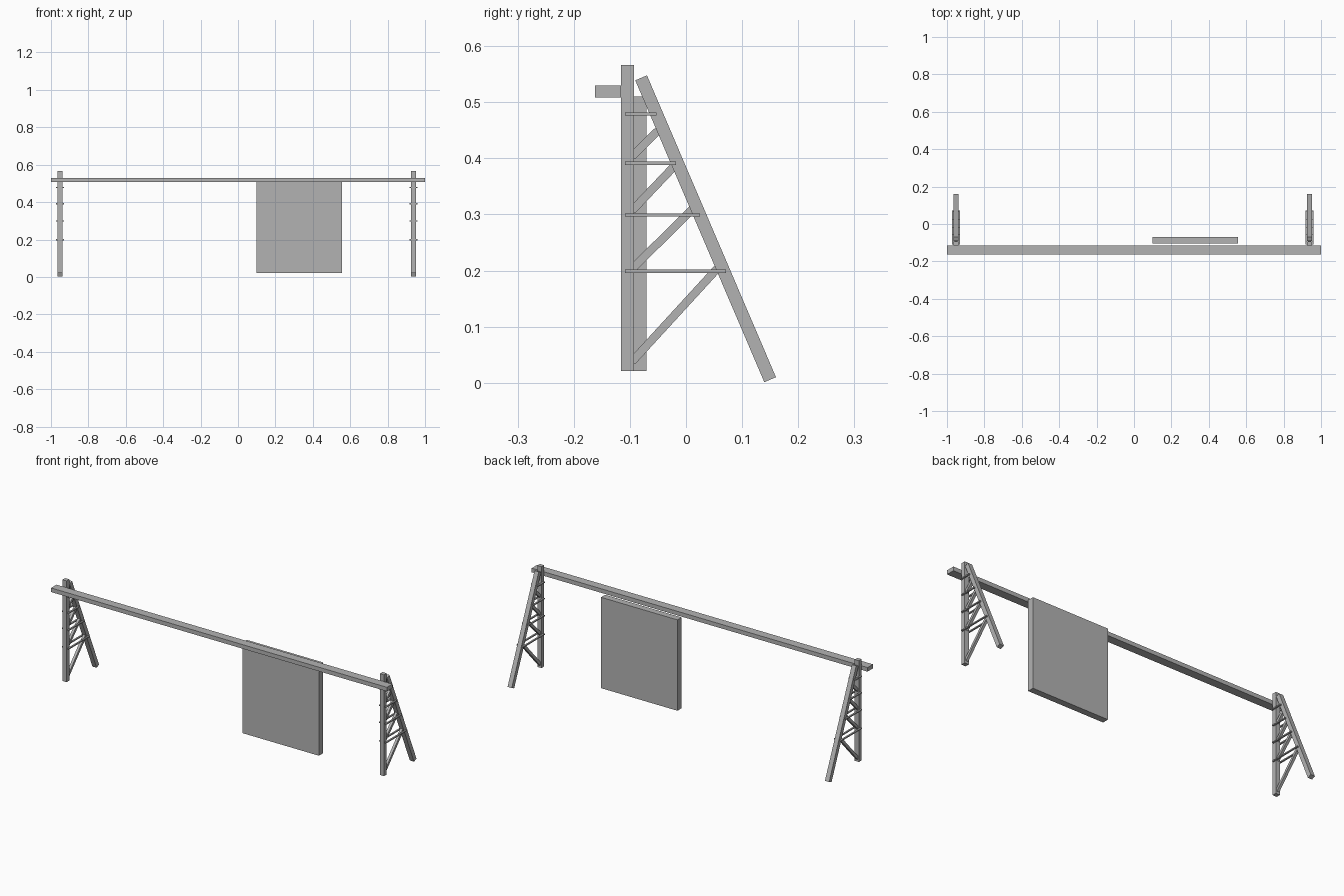
import bpy
from math import atan2
from mathutils import Vector

old = bpy.data.objects.get("Cube")
if old:
    bpy.data.objects.remove(old, do_unlink=True)

grey = bpy.data.materials.new("plain grey")
grey.use_nodes = True
COLOUR = (0.45, 0.45, 0.45, 1)
grey.diffuse_color = COLOUR
grey.node_tree.nodes["Principled BSDF"].inputs["Base Color"].default_value = COLOUR


def box(name, low, high):
    """Box between two opposite corners."""
    low, high = Vector(low), Vector(high)
    bpy.ops.mesh.primitive_cube_add(size=1, location=(low + high) / 2)
    ob = bpy.context.object
    ob.name = name
    ob.scale = high - low
    ob.data.materials.append(grey)
    return ob


def strut(name, x, start, end, width, depth):
    """Square-ended bar between two (y, z) points at a given x."""
    a, b = Vector((x, *start)), Vector((x, *end))
    d = b - a
    bpy.ops.mesh.primitive_cube_add(size=1, location=(a + b) / 2)
    ob = bpy.context.object
    ob.name = name
    ob.scale = (width, depth, d.length)
    ob.rotation_euler.x = atan2(-d.y, d.z)
    ob.data.materials.append(grey)
    return ob


# Long top rail and hanging panel
box("top_rail", (-1, -0.162, 0.508), (1, -0.116, 0.53))
box("hanging_panel", (0.1, -0.105, 0.021), (0.555, -0.07, 0.51))

# Rung height and the y where its rear end stops
RUNGS = [(0.199, 0.071), (0.299, 0.025), (0.391, -0.018), (0.479, -0.053)]
# Diagonals: (y, z) at the post, then at the sloping leg
DIAGONALS = [((-0.096, 0.038), (0.058, 0.206)),
             ((-0.096, 0.203), (0.012, 0.31)),
             ((-0.096, 0.307), (-0.02, 0.387)),
             ((-0.096, 0.404), (-0.048, 0.451))]

# Two trestle supports
for side, x in (("right", -0.952), ("left", 0.938)):
    box(side + "_post", (x - 0.0125, -0.116, 0.021), (x + 0.0125, -0.093, 0.566))
    strut(side + "_sloping_leg", x, (0.15, 0.0055), (-0.08, 0.5435), 0.025, 0.0226)
    for i, (z, rear) in enumerate(RUNGS, 1):
        # Paired rungs clamp the post and the leg from both faces
        for face, s in (("outer", -1), ("inner", 1)):
            xs = sorted((x + s * 0.0125, x + s * 0.021))
            box(f"{side}_{face}_rung_{i}", (xs[0], -0.109, z - 0.003),
                (xs[1], rear, z + 0.003))
    for i, (start, end) in enumerate(DIAGONALS, 1):
        strut(f"{side}_diagonal_{i}", x, start, end, 0.014, 0.0145)
